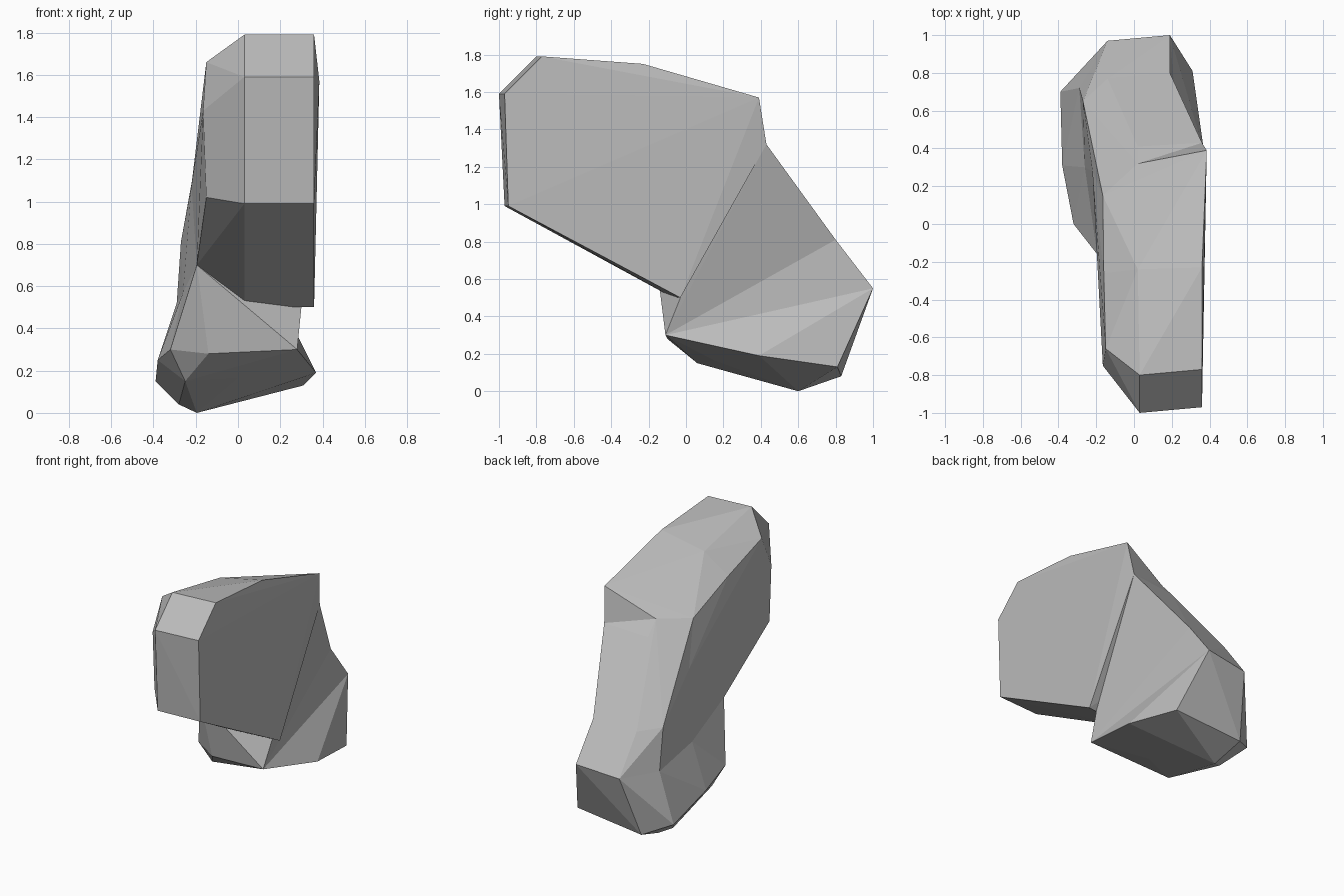
import bpy
import bmesh
from mathutils import Vector

cube = bpy.data.objects.get("Cube")
if cube:
    bpy.data.objects.remove(cube, do_unlink=True)

grey = bpy.data.materials.new("plain grey")
grey.use_nodes = True
tone = (0.5, 0.5, 0.5, 1)
grey.diffuse_color = tone
grey.node_tree.nodes["Principled BSDF"].inputs["Base Color"].default_value = tone


def faceted_part(name, *groups):
    """Flat-faced solid wrapped tightly around groups of corner points."""
    bm = bmesh.new()
    for corner in {tuple(c) for group in groups for c in group}:
        bm.verts.new(corner)
    hull = bmesh.ops.convex_hull(bm, input=bm.verts[:])
    spare = [v for v in hull["geom_interior"] if isinstance(v, bmesh.types.BMVert)]
    bmesh.ops.delete(bm, geom=spare, context="VERTS")
    bmesh.ops.recalc_face_normals(bm, faces=bm.faces[:])
    mesh = bpy.data.meshes.new(name)
    bm.to_mesh(mesh)
    bm.free()
    mesh.materials.append(grey)
    part = bpy.data.objects.new(name, mesh)
    bpy.context.collection.objects.link(part)
    return part


def slab_edge(y, z, skew=0.03):
    """Straight edge across the flat upper block, slightly skewed."""
    return [(0.36, y, z), (0.03, y - skew, z)]


# Upper block: front bevel, underside, top and the narrow chamfered side
nose = slab_edge(-0.97, 1.59) + slab_edge(-0.77, 1.79) + slab_edge(-0.95, 0.99, 0.02)
under_edge = slab_edge(-0.03, 0.5, 0.04)
top_ridge = [(0.36, -0.23, 1.75), (0.02, -0.24, 1.68), (-0.16, -0.26, 1.54)]
chamfer = [(-0.15, -0.66, 1.66), (-0.165, -0.75, 1.43), (-0.15, -0.75, 1.02)]
overhang = (0.385, 0.39, 1.57)

# Crease between upper block and waist
crease_tip = (0.36, 0.43, 1.32)
crease_top = (0.02, 0.32, 1.4)
side_seam = [(-0.165, 0.15, 1.39), (-0.22, 0.28, 1.08)]
side_notch = (-0.195, -0.16, 0.7)
seam = [crease_tip, crease_top, side_notch] + side_seam

# Waist: back ridge and hollow side
ridge = [(0.02, 0.41, 1.3)]
back_band = [(0.19, 0.8, 0.81), (-0.14, 0.77, 0.79), (-0.27, 0.65, 0.81)]
hollow = [(-0.29, 0.72, 0.52), (-0.26, 0.3, 0.57)]
throat = [under_edge[1], (0.3, -0.03, 0.5)]

# Foot: back edge, front lip and base
back_edge = [(0.19, 1.0, 0.55), (-0.14, 0.97, 0.52)]
lip_right = (0.28, -0.11, 0.3)
lip = [lip_right, (-0.14, -0.1, 0.28), (-0.32, 0, 0.3)]
rim = [(0.37, 0.39, 0.19), (0.31, 0.81, 0.13), (-0.22, 0.83, 0.08),
       (-0.39, 0.7, 0.15), (-0.38, 0.31, 0.25)]
sole = [(-0.195, 0.6, 0), (-0.28, 0.55, 0.04), (-0.25, 0.06, 0.15), (0, 0.15, 0.165)]

faceted_part("upper_block", nose, under_edge, top_ridge, chamfer, [overhang], seam)
faceted_part("waist", seam, ridge, back_band, hollow, throat, [lip_right])
faceted_part("back_slope", back_band, back_edge, hollow, [lip_right])
faceted_part("front_web", [side_notch], throat, lip, hollow)
faceted_part("foot", back_edge, hollow, lip, rim, sole)
